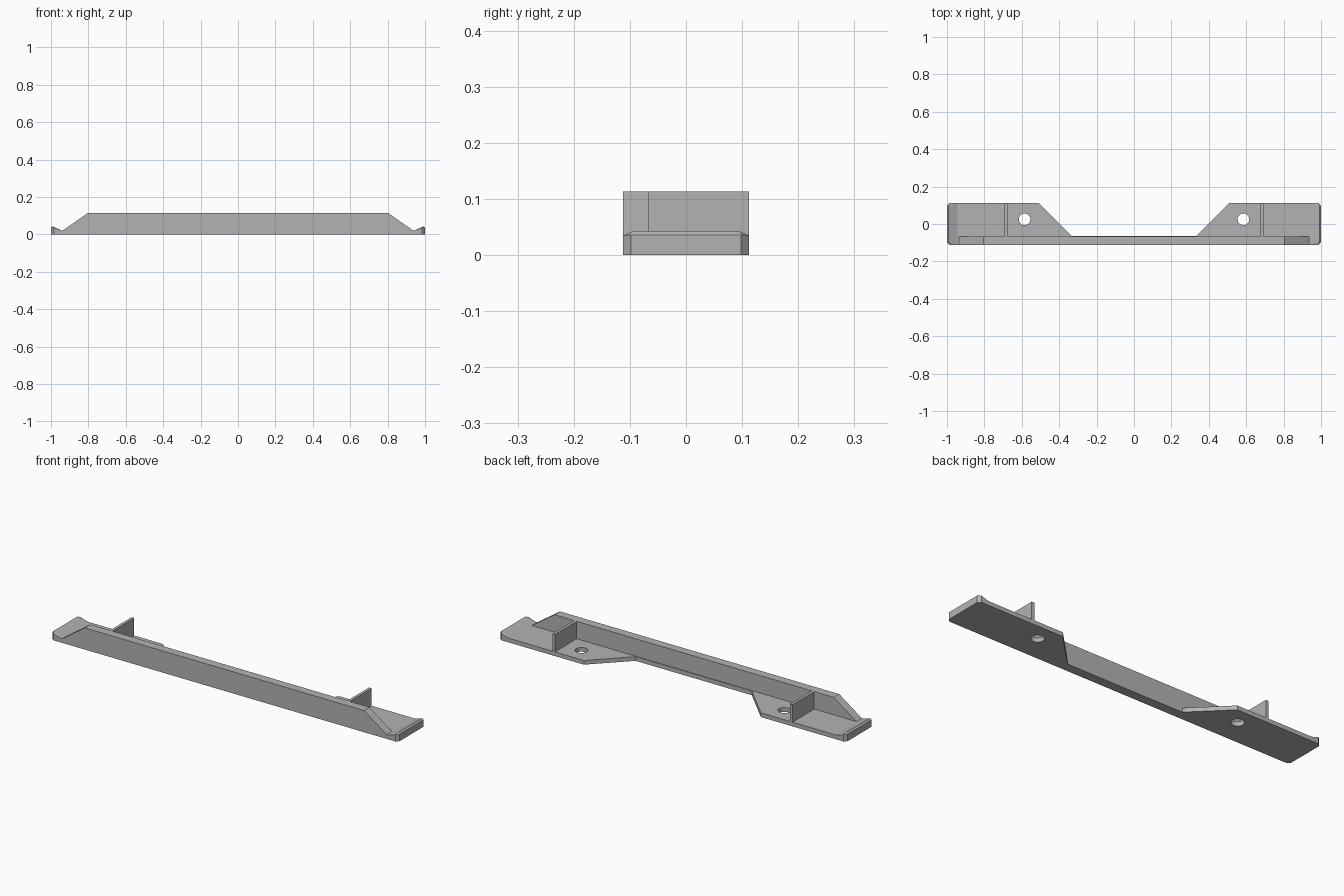
import bpy, bmesh
from mathutils import Vector

cube = bpy.data.objects.get("Cube")
if cube:
    bpy.data.objects.remove(cube)

grey = bpy.data.materials.new("plain grey")
grey.use_nodes = True
colour = (0.45, 0.45, 0.45, 1)
grey.diffuse_color = colour
grey.node_tree.nodes["Principled BSDF"].inputs["Base Color"].default_value = colour

BACK, FRONT, WALL = 0.112, -0.112, -0.067
FLOOR, TOP = 0.022, 0.113


def finish(name, bm):
    bmesh.ops.recalc_face_normals(bm, faces=bm.faces)
    mesh = bpy.data.meshes.new(name)
    bm.to_mesh(mesh)
    bm.free()
    mesh.materials.append(grey)
    obj = bpy.data.objects.new(name, mesh)
    bpy.context.collection.objects.link(obj)
    return obj


def prism(name, points, offset):
    bm = bmesh.new()
    face = bm.faces.new([bm.verts.new(p) for p in points])
    new = bmesh.ops.extrude_face_region(bm, geom=[face])["geom"]
    bmesh.ops.translate(bm, vec=Vector(offset),
                        verts=[v for v in new if isinstance(v, bmesh.types.BMVert)])
    return finish(name, bm)


def mirrored(half):
    return half + [(-x, y) for x, y in reversed(half)]


# Base plate with two rear tabs and clipped corners
half = [(0.985, FRONT), (1, -0.098), (1, 0.098), (0.985, BACK),
        (0.51, BACK), (0.335, -0.063)]
plate = prism("base_plate", [(x, y, 0) for x, y in mirrored(half)], (0, 0, FLOOR))

# Front wall with sloping ends
wall = mirrored([(0.935, FLOOR), (0.805, TOP)])
prism("front_wall", [(x, FRONT, z) for x, z in wall], (0, WALL - FRONT, 0))

for side, s in (("left", 1), ("right", -1)):
    # Upright rib behind the wall
    prism(side + "_rib", [(s * 0.677, WALL, FLOOR), (s * 0.692, WALL, FLOOR),
                          (s * 0.692, WALL, TOP), (s * 0.677, WALL, TOP)],
          (0, BACK - WALL, 0))

    # Raised end lip with chamfered edges
    bm = bmesh.new()
    for t in (1, -1):
        for x, y, z in ((0.945, BACK, FLOOR), (0.985, BACK, FLOOR), (1, 0.098, FLOOR),
                        (1, 0.098, 0.036), (0.985, BACK, 0.035), (0.992, 0.094, 0.043)):
            bm.verts.new((s * x, t * y, z))
    bmesh.ops.convex_hull(bm, input=bm.verts)
    bmesh.ops.dissolve_limit(bm, angle_limit=0.02, verts=bm.verts, edges=bm.edges)
    finish(side + "_end_lip", bm)

    # Round screw hole through the tab
    bm = bmesh.new()
    bmesh.ops.create_cone(bm, cap_ends=True, segments=32, radius1=0.031, radius2=0.031, depth=0.2)
    bmesh.ops.translate(bm, verts=bm.verts, vec=(s * 0.585, 0.025, 0))
    cutter = finish(side + "_hole_cutter", bm)
    cutter.hide_render = True
    cutter.hide_viewport = True
    cutter.display_type = 'WIRE'
    cut = plate.modifiers.new(side + "_hole", 'BOOLEAN')
    cut.operation = 'DIFFERENCE'
    cut.solver = 'EXACT'
    cut.object = cutter
